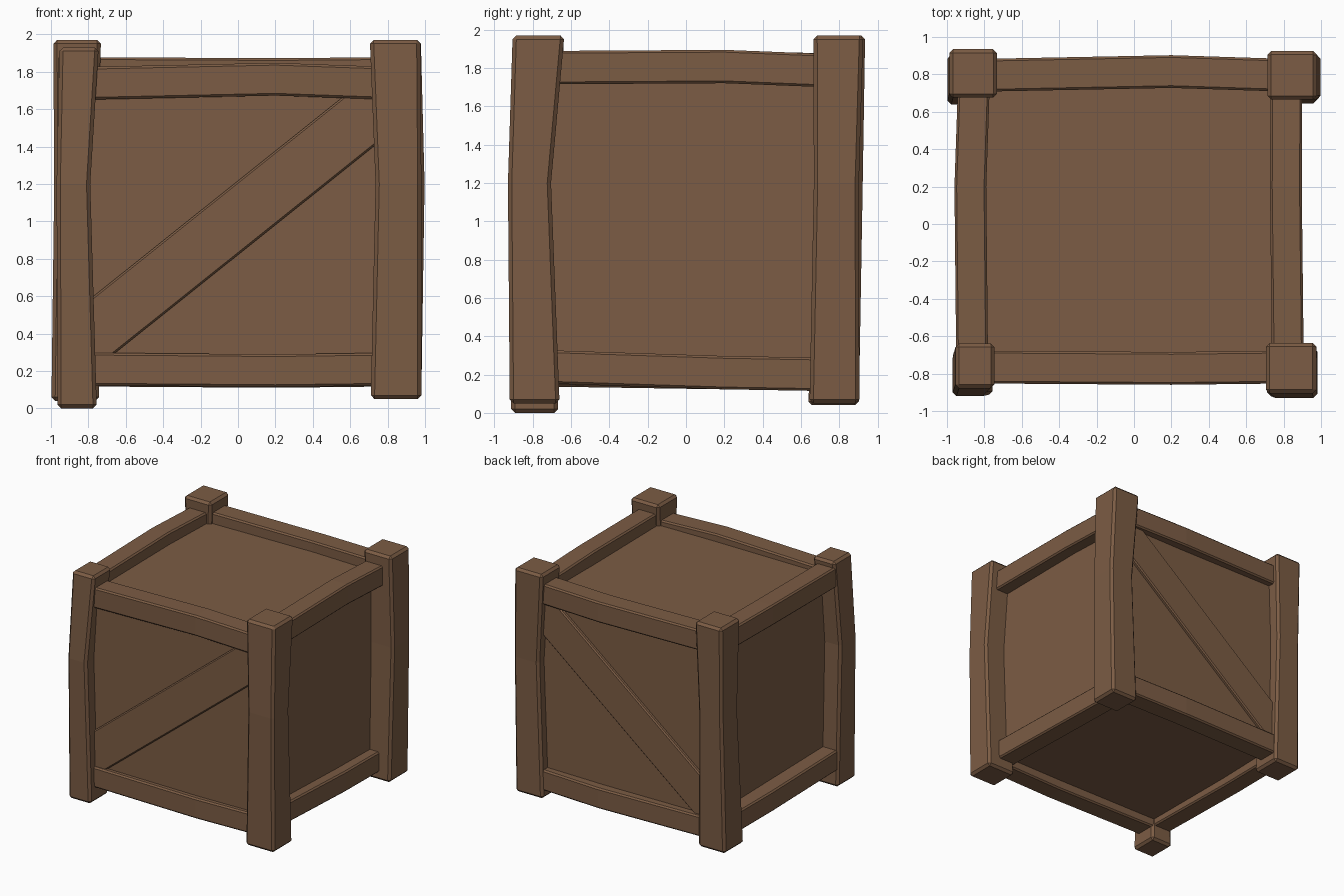
import bpy, bmesh
from mathutils import Vector

if "Cube" in bpy.data.objects:
    bpy.data.objects.remove(bpy.data.objects["Cube"])

wood = bpy.data.materials.new("brown wood")
wood.diffuse_color = (0.2, 0.107, 0.058, 1)
wood.use_nodes = True
wood.node_tree.nodes["Principled BSDF"].inputs["Base Color"].default_value = wood.diffuse_color


def timber(name, axis, centres, sizes, bevel=0.02):
    """Sweep a rectangle through the centres; sizes gives the section across the other two axes."""
    u, v = [i for i in range(3) if i != axis]
    bm = bmesh.new()
    rings = []
    for c, size in zip(centres, sizes):
        ring = []
        for su, sv in ((-1, -1), (1, -1), (1, 1), (-1, 1)):
            p = Vector(c)
            p[u] += su * size[0] / 2
            p[v] += sv * size[1] / 2
            ring.append(bm.verts.new(p))
        rings.append(ring)
    for a, b in zip(rings, rings[1:]):
        for i in range(4):
            j = (i + 1) % 4
            bm.faces.new((a[i], a[j], b[j], b[i]))
    bm.faces.new(rings[0])
    bm.faces.new(rings[-1])
    bmesh.ops.recalc_face_normals(bm, faces=bm.faces)
    mesh = bpy.data.meshes.new(name)
    bm.to_mesh(mesh)
    bm.free()
    mesh.materials.append(wood)
    ob = bpy.data.objects.new(name, mesh)
    bpy.context.collection.objects.link(ob)
    if bevel:
        m = ob.modifiers.new("chamfer", "BEVEL")
        m.width, m.segments, m.limit_method = bevel, 1, "ANGLE"
    return ob


# Inner box of panels
timber("panel_box", 2, [(-0.015, 0.005, 0.195), (-0.015, 0.005, 1.785)], [(1.61, 1.64)] * 2, 0)

# Corner posts, bowed and slightly waisted at z = 1.2
for name, centres, sizes in (
    ("front_left_post", [(-0.86, -0.79, 0.0), (-0.88, -0.81, 1.2), (-0.85, -0.757, 1.93)],
     [(0.21, 0.245), (0.18, 0.22), (0.21, 0.24)]),
    ("front_right_post", [(0.845, -0.79, 0.05), (0.858, -0.817, 1.2), (0.84, -0.77, 1.97)],
     [(0.27, 0.26), (0.245, 0.225), (0.27, 0.27)]),
    ("back_left_post", [(-0.87, 0.77, 0.04), (-0.87, 0.81, 1.2), (-0.86, 0.805, 1.97)],
     [(0.255, 0.265), (0.225, 0.225), (0.255, 0.26)]),
    ("back_right_post", [(0.85, 0.775, 0.05), (0.88, 0.785, 1.2), (0.845, 0.795, 1.97)],
     [(0.26, 0.26), (0.235, 0.235), (0.265, 0.26)]),
):
    timber(name, 2, centres, sizes)

# Rails along x: y and z at left end, middle and right end
for name, pts in {
    "front_top_rail": [(-0.765, 1.738), (-0.772, 1.76), (-0.765, 1.738)],
    "front_bottom_rail": [(-0.765, 0.21), (-0.772, 0.202), (-0.765, 0.21)],
    "back_top_rail": [(0.795, 1.79), (0.815, 1.785), (0.795, 1.79)],
    "back_bottom_rail": [(0.795, 0.205), (0.815, 0.198), (0.795, 0.205)],
}.items():
    timber(name, 0, [(x, y, z) for x, (y, z) in zip((-0.82, 0.2, 0.82), pts)], [(0.175, 0.175)] * 3, 0.012)

# Rails along y: x and z at front end, middle and back end
for name, pts in {
    "right_top_rail": [(0.823, 1.802), (0.812, 1.808), (0.815, 1.785)],
    "right_bottom_rail": [(0.785, 0.242), (0.795, 0.21), (0.79, 0.2)],
    "left_top_rail": [(-0.865, 1.79), (-0.875, 1.8), (-0.855, 1.79)],
    "left_bottom_rail": [(-0.865, 0.225), (-0.87, 0.21), (-0.855, 0.2)],
}.items():
    timber(name, 1, [(x, y, z) for y, (x, z) in zip((-0.78, 0.2, 0.78), pts)], [(0.17, 0.174)] * 3, 0.012)

# Diagonal braces on front and back
for name, y in (("front_brace", -0.79), ("back_brace", 0.81)):
    timber(name, 0, [(-0.79, y, 0.388), (0.79, y, 1.65)], [(0.09, 0.396)] * 2, 0.01)
